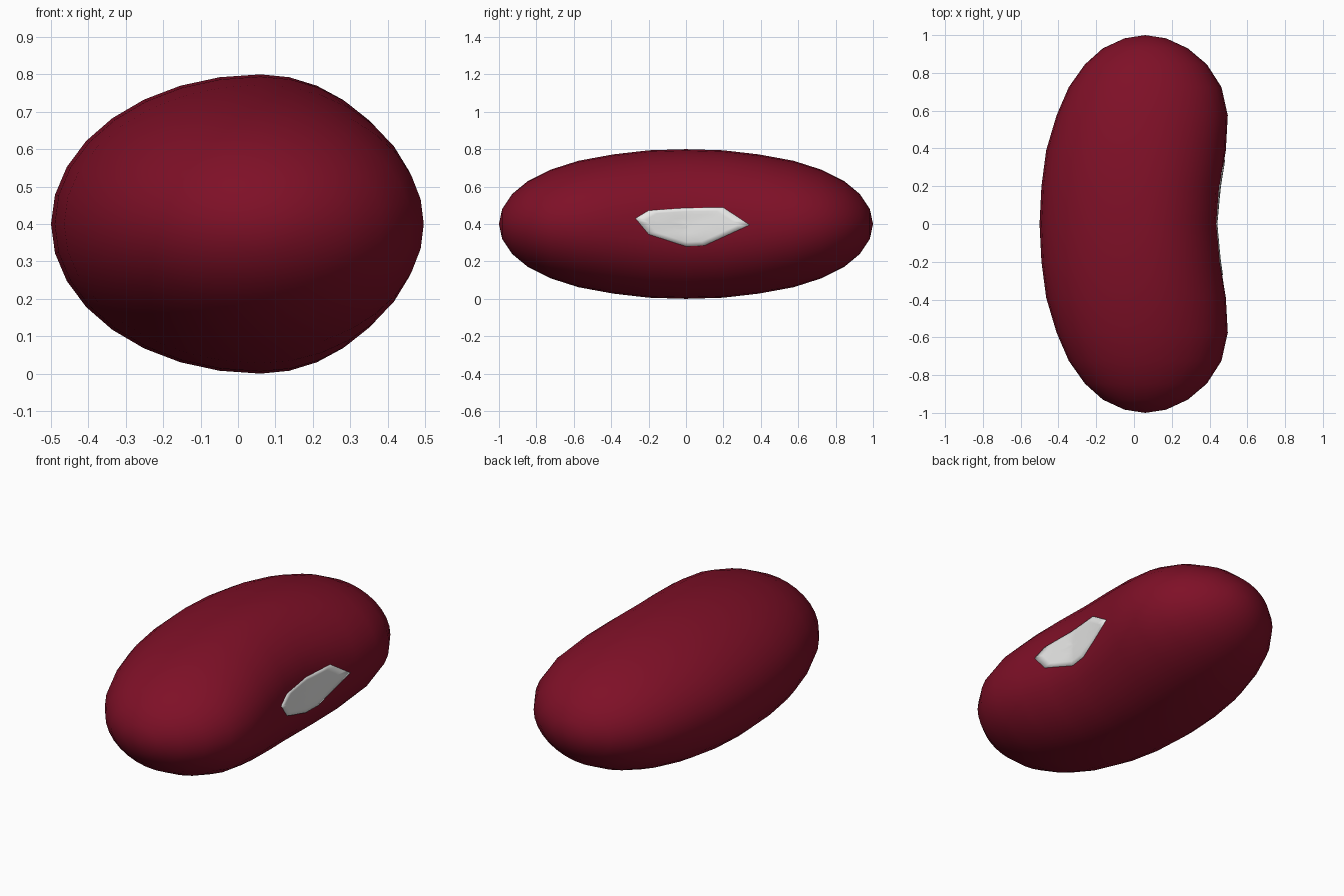
import bpy, bmesh, math
from mathutils import Vector
from mathutils.bvhtree import BVHTree

cube = bpy.data.objects.get("Cube")
if cube:
    bpy.data.objects.remove(cube, do_unlink=True)


def material(name, rgb, roughness):
    mat = bpy.data.materials.new(name)
    mat.use_nodes = True
    mat.diffuse_color = (*rgb, 1)
    shader = mat.node_tree.nodes["Principled BSDF"]
    shader.inputs["Base Color"].default_value = (*rgb, 1)
    shader.inputs["Roughness"].default_value = roughness
    mat.roughness = roughness
    return mat


def finish(bm, name, mat):
    bmesh.ops.recalc_face_normals(bm, faces=bm.faces)
    for face in bm.faces:
        face.smooth = True
    mesh = bpy.data.meshes.new(name)
    bm.to_mesh(mesh)
    bm.free()
    mesh.materials.append(mat)
    obj = bpy.data.objects.new(name, mesh)
    bpy.context.collection.objects.link(obj)
    return obj


def bridge(bm, a, b):
    n = len(a)
    for i in range(n):
        bm.faces.new((a[i], a[(i + 1) % n], b[(i + 1) % n], b[i]))


def cap(bm, ring, point):
    tip = bm.verts.new(point)
    for i in range(len(ring)):
        bm.faces.new((ring[i], ring[(i + 1) % len(ring)], tip))


red = material("dark red skin", (0.21, 0.005, 0.02), 0.5)
white = material("white scar", (0.8, 0.8, 0.79), 0.6)

# Bean body: rings along y with different outer and inner half widths
SPINE_X, MID_Z, SEGMENTS = 0.06, 0.4, 32
# y, outer width, inner width, half height
half = [(0, 0.56, 0.395, 0.4), (0.2, 0.55, 0.408, 0.394), (0.39, 0.525, 0.43, 0.372),
        (0.575, 0.47, 0.437, 0.338), (0.725, 0.405, 0.403, 0.29), (0.845, 0.32, 0.326, 0.23),
        (0.93, 0.225, 0.225, 0.16), (0.983, 0.11, 0.11, 0.08)]
profile = [(-y, o, i, h) for y, o, i, h in reversed(half[1:])] + half

bm = bmesh.new()
rings = []
for y, outer, inner, height in profile:
    ring = []
    for s in range(SEGMENTS):
        a = math.tau * s / SEGMENTS
        c, z = math.cos(a), height * math.sin(a)
        x = SPINE_X + c * (inner if c > 0 else outer)
        # shallow cleft in the hollow side
        if c > 0:
            x -= 0.02 * math.exp(-(y / 0.3) ** 2 - (z / 0.1) ** 2)
        ring.append(bm.verts.new((x, y, MID_Z + z)))
    rings.append(ring)
for a, b in zip(rings, rings[1:]):
    bridge(bm, a, b)
cap(bm, rings[0], (SPINE_X, -1, MID_Z))
cap(bm, rings[-1], (SPINE_X, 1, MID_Z))
bmesh.ops.recalc_face_normals(bm, faces=bm.faces)
surface = BVHTree.FromBMesh(bm)
finish(bm, "bean_body", red)


# Scar: thin angular patch laid over the hollow side
def on_skin(p, lift):
    hit = surface.ray_cast(Vector((2, p.x, p.y)), Vector((-1, 0, 0)))[0]
    return hit + Vector((lift, 0, 0))


corners = [Vector(p) for p in ((-0.27, 0.43), (-0.2, 0.345), (0, 0.28), (0.1, 0.285),
                               (0.34, 0.395), (0.2, 0.488), (0, 0.486), (-0.2, 0.472))]
outline = [a.lerp(b, t / 4) for a, b in zip(corners, corners[1:] + corners[:1]) for t in range(4)]
centre = Vector((0.02, 0.395))

bm = bmesh.new()
rings = [[bm.verts.new(on_skin(p, -0.003)) for p in outline]]
for scale in (1, 0.8, 0.6, 0.4, 0.2):
    rings.append([bm.verts.new(on_skin(centre.lerp(p, scale), 0.005)) for p in outline])
for a, b in zip(rings, rings[1:]):
    bridge(bm, a, b)
cap(bm, rings[-1], on_skin(centre, 0.005))
scar = finish(bm, "scar_patch", white)
# make the open patch face outwards
if sum(p.normal.x * p.area for p in scar.data.polygons) < 0:
    scar.data.flip_normals()
